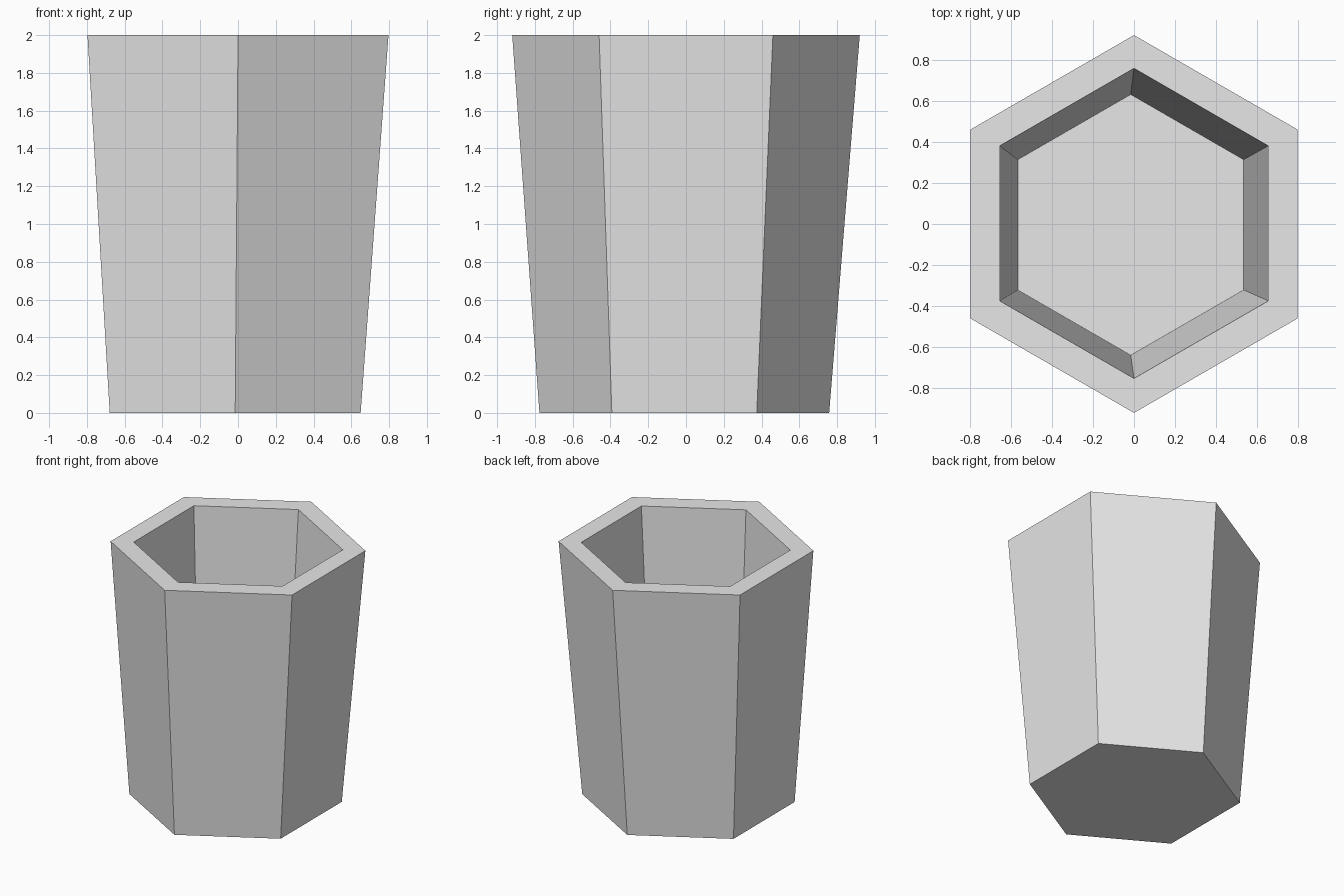
import bpy
import bmesh
from math import sin, cos, tau

cube = bpy.data.objects.get("Cube")
if cube:
    bpy.data.objects.remove(cube, do_unlink=True)

SIDES = 6


def ring(bm, radius, z, cx=0.0, cy=0.0):
    """Hexagon of vertices with a corner on the y axis."""
    angles = [tau * (i / SIDES + 0.25) for i in range(SIDES)]
    return [bm.verts.new((cx + radius * cos(a), cy + radius * sin(a), z)) for a in angles]


def bridge(bm, lower, upper):
    for i in range(SIDES):
        j = (i + 1) % SIDES
        bm.faces.new((lower[i], lower[j], upper[j], upper[i]))


# Plain grey material
grey = bpy.data.materials.new("light grey")
grey.use_nodes = True
colour = (0.8, 0.8, 0.8, 1.0)
grey.diffuse_color = colour
grey.node_tree.nodes["Principled BSDF"].inputs["Base Color"].default_value = colour

# Tapered hollow pot: base, outer wall, rim, inner wall, floor
bm = bmesh.new()
rings = [
    ring(bm, 0.767, 0.0, -0.015, -0.009),
    ring(bm, 0.92, 2.0),
    ring(bm, 0.755, 2.0, 0.0, 0.003),
    ring(bm, 0.635, 0.14, -0.016, -0.004),
]
for lower, upper in zip(rings, rings[1:]):
    bridge(bm, lower, upper)
bm.faces.new(rings[0][::-1])
bm.faces.new(rings[-1])
bmesh.ops.recalc_face_normals(bm, faces=bm.faces)

mesh = bpy.data.meshes.new("hexagonal_pot")
bm.to_mesh(mesh)
bm.free()
mesh.materials.append(grey)
pot = bpy.data.objects.new("hexagonal_pot", mesh)
bpy.context.collection.objects.link(pot)
